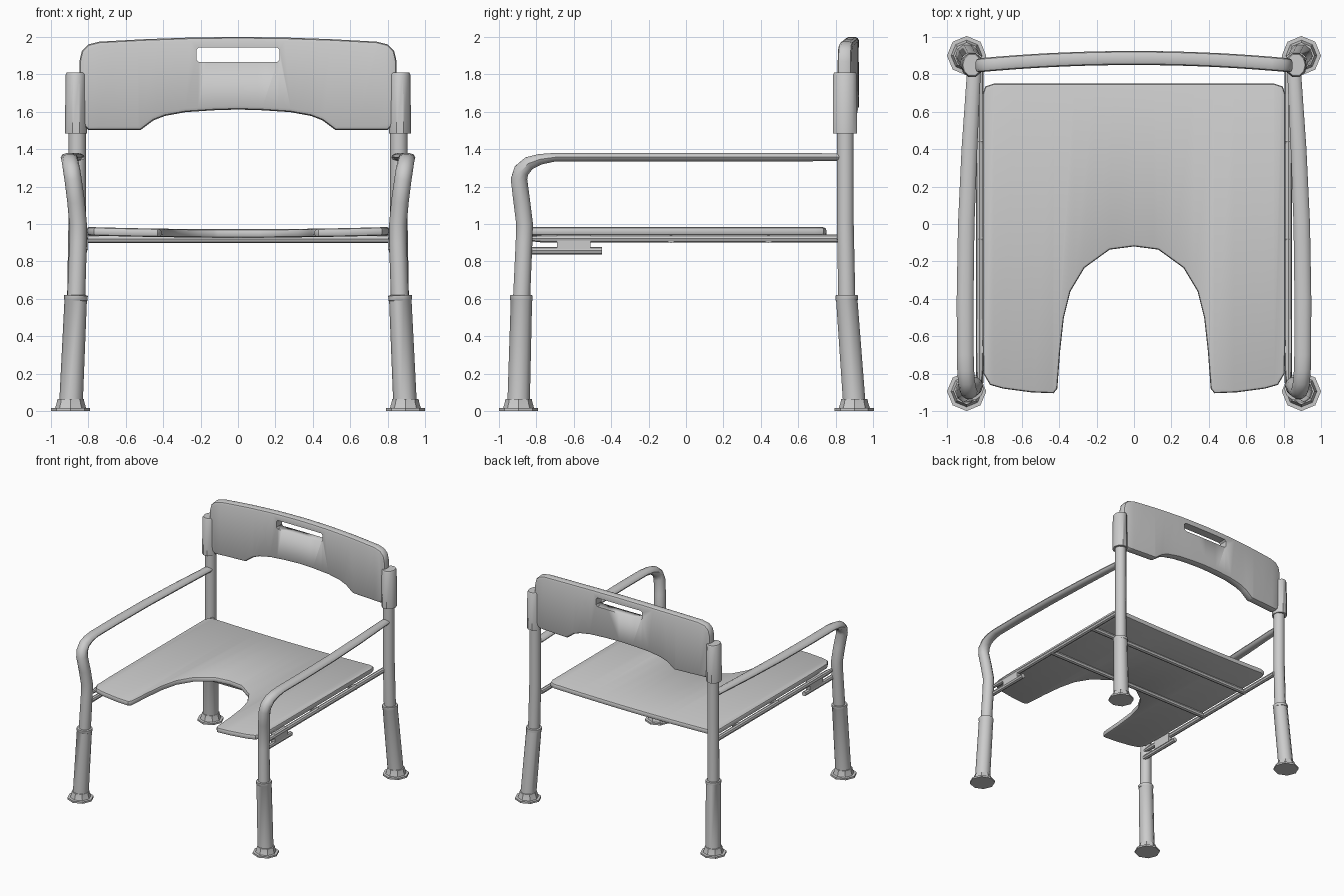
import bpy, bmesh, math
from mathutils import Vector

if "Cube" in bpy.data.objects:
    bpy.data.objects.remove(bpy.data.objects["Cube"])


def finish(name, bm, angle=40):
    bmesh.ops.recalc_face_normals(bm, faces=bm.faces)
    me = bpy.data.meshes.new(name)
    bm.to_mesh(me)
    bm.free()
    ob = bpy.data.objects.new(name, me)
    bpy.context.collection.objects.link(ob)
    bpy.ops.object.select_all(action='DESELECT')
    ob.select_set(True)
    bpy.context.view_layer.objects.active = ob
    bpy.ops.object.shade_smooth_by_angle(angle=math.radians(angle))
    return ob


def sweep(name, pts, sides=10, ref=(1, 0, 0), mirror=1):
    """Tube through (x, y, z, half width, half height) points."""
    bm = bmesh.new()
    cs = [Vector((p[0] * mirror, p[1], p[2])) for p in pts]
    rings = []
    for i, c in enumerate(cs):
        t = (cs[min(i + 1, len(cs) - 1)] - cs[max(i - 1, 0)]).normalized()
        side = Vector(ref)
        side = (side - t * side.dot(t)).normalized()
        up = t.cross(side)
        rw, rh = pts[i][3], pts[i][-1]
        angles = [2 * math.pi * k / sides for k in range(sides)]
        rings.append([bm.verts.new(c + side * rw * math.cos(a) + up * rh * math.sin(a))
                      for a in angles])
    for a, b in zip(rings, rings[1:]):
        for k in range(sides):
            n = (k + 1) % sides
            bm.faces.new((a[k], a[n], b[n], b[k]))
    bm.faces.new(rings[0])
    bm.faces.new(rings[-1])
    return finish(name, bm)


def prism(outline, to3d, lo, hi, bevel=0.0):
    """Extruded outline with rounded rims."""
    bm = bmesh.new()
    a = [bm.verts.new(to3d(u, v, lo)) for u, v in outline]
    b = [bm.verts.new(to3d(u, v, hi)) for u, v in outline]
    caps = [bm.faces.new(a), bm.faces.new(b)]
    for k in range(len(a)):
        n = (k + 1) % len(a)
        bm.faces.new((a[k], a[n], b[n], b[k]))
    bmesh.ops.recalc_face_normals(bm, faces=bm.faces)
    if bevel:
        edges = list({e for f in caps for e in f.edges})
        bmesh.ops.bevel(bm, geom=edges, offset=bevel, segments=2, profile=0.5, affect='EDGES')
    return bm


def bend(ob, axis, amount):
    """Slice along x, then bow the plate with a parabola."""
    bm = bmesh.new()
    bm.from_mesh(ob.data)
    for k in range(-7, 8):
        bmesh.ops.bisect_plane(bm, geom=bm.verts[:] + bm.edges[:] + bm.faces[:],
                               plane_co=(k * 0.107, 0, 0), plane_no=(1, 0, 0), dist=1e-5)
    for v in bm.verts:
        v.co[axis] += amount * (v.co.x / 0.84) ** 2
    bm.to_mesh(ob.data)
    bm.free()


def mirrored(half):
    """Complete a half outline whose end points may lie on x = 0."""
    return half + [(-u, v) for u, v in reversed(half) if abs(u) > 1e-6]


# Seat with open front
seat_half = [(0, -0.12), (0.13, -0.137), (0.265, -0.235), (0.34, -0.36), (0.375, -0.5),
             (0.395, -0.68), (0.41, -0.88), (0.43, -0.905), (0.55, -0.9), (0.7, -0.88),
             (0.77, -0.86), (0.805, -0.8), (0.81, -0.6), (0.81, 0.69), (0.795, 0.735),
             (0.75, 0.75), (0, 0.75)]
seat = finish("seat", prism(mirrored(seat_half), lambda u, v, w: (u, v, w), 0.927, 0.972, 0.014))
bend(seat, 2, 0.013)

# Backrest panel with grip slot
back_half = [(0, 1.612), (0.13, 1.608), (0.28, 1.598), (0.39, 1.578), (0.45, 1.555),
             (0.52, 1.503), (0.8, 1.503), (0.83, 1.53), (0.848, 1.6), (0.848, 1.87),
             (0.835, 1.925), (0.8, 1.96), (0.74, 1.975), (0.5, 1.988), (0.25, 1.997), (0, 2.0)]
xz = lambda u, v, w: (u, w, v)
back = finish("backrest", prism(mirrored(back_half), xz, 0.85, 0.925, 0.02))
slot_half = [(0, 1.867), (0.21, 1.867), (0.223, 1.88), (0.223, 1.93), (0.21, 1.943), (0, 1.943)]
cutter = finish("slot_cutter", prism(mirrored(slot_half), xz, 0.7, 1.1))
cutter.hide_render = True
mod = back.modifiers.new("slot", 'BOOLEAN')
mod.object, mod.operation, mod.solver = cutter, 'DIFFERENCE', 'EXACT'
bpy.context.view_layer.update()
cut = bpy.data.meshes.new_from_object(back.evaluated_get(bpy.context.evaluated_depsgraph_get()))
back.modifiers.clear()
back.data = cut
bpy.data.objects.remove(cutter)
bend(back, 1, -0.04)

for s, tag in ((1, "right"), (-1, "left")):
    # Feet and telescopic lower legs
    for end, y0, y1 in (("front", -0.895, -0.88), ("back", 0.9, 0.86)):
        foot = [(0, .105), (.015, .105), (.016, .083), (.045, .074), (.065, .07), (.066, .05)]
        sweep(f"{end}_foot_{tag}", [(0.895, y0, z, r) for z, r in foot], 8, mirror=s)
        sweep(f"{end}_lower_leg_{tag}",
              [(0.893, y0, 0.04, .063), (0.868, y1, 0.59, .06), (0.867, y1, 0.595, .063),
               (0.866, y1, 0.618, .063), (0.866, y1, 0.62, .05)], 10, mirror=s)

    # Front leg running up into the flattened armrest
    sweep(f"front_leg_armrest_{tag}",
          [(0.866, -0.88, 0.58, .048), (0.855, -0.866, 0.9, .047), (0.855, -0.863, 1.0, .047),
           (0.866, -0.878, 1.12, .047), (0.882, -0.893, 1.24, .046), (0.889, -0.88, 1.285, .046, .044),
           (0.896, -0.84, 1.325, .045, .038), (0.9, -0.78, 1.346, .045, .03),
           (0.902, -0.7, 1.357, .045, .024), (0.903, -0.4, 1.357, .045, .024),
           (0.897, 0.0, 1.357, .044, .024), (0.88, 0.4, 1.357, .042, .024),
           (0.857, 0.8, 1.357, .037, .022), (0.856, 0.84, 1.357, .03, .018)], 10, mirror=s)

    # Rear post and backrest holder
    sweep(f"back_post_{tag}", [(0.866, 0.86, 0.58, .048), (0.86, 0.852, 1.0, .047),
                               (0.86, 0.852, 1.55, .047)], 10, mirror=s)
    sweep(f"back_holder_{tag}", [(0.866, 0.85, 1.485, .06, .068), (0.866, 0.85, 1.8, .055, .066),
                                 (0.866, 0.85, 1.81, .049, .06)], 10, mirror=s)

    # Side rail, latch bracket and latch rod
    sweep(f"side_rail_{tag}", [(0.825, -0.86, 0.922, .01), (0.825, -0.77, 0.922, .021),
                               (0.825, 0.83, 0.922, .021)], 8, mirror=s)
    sweep(f"latch_rod_{tag}", [(0.825, -0.85, 0.857, .02), (0.825, -0.45, 0.857, .02)], 8, mirror=s)
    bm = bmesh.new()
    bmesh.ops.create_cube(bm, size=1)
    bmesh.ops.scale(bm, vec=(0.04, 0.18, 0.08), verts=bm.verts)
    bmesh.ops.translate(bm, vec=(s * 0.822, -0.6, 0.9), verts=bm.verts)
    finish(f"latch_bracket_{tag}", bm)

# Cross bars under the seat
for i, y in enumerate((0.44, -0.08)):
    sweep(f"cross_bar_{i + 1}", [(-0.835, y, 0.92, .022), (0.835, y, 0.92, .022)], 8, ref=(0, 1, 0))
